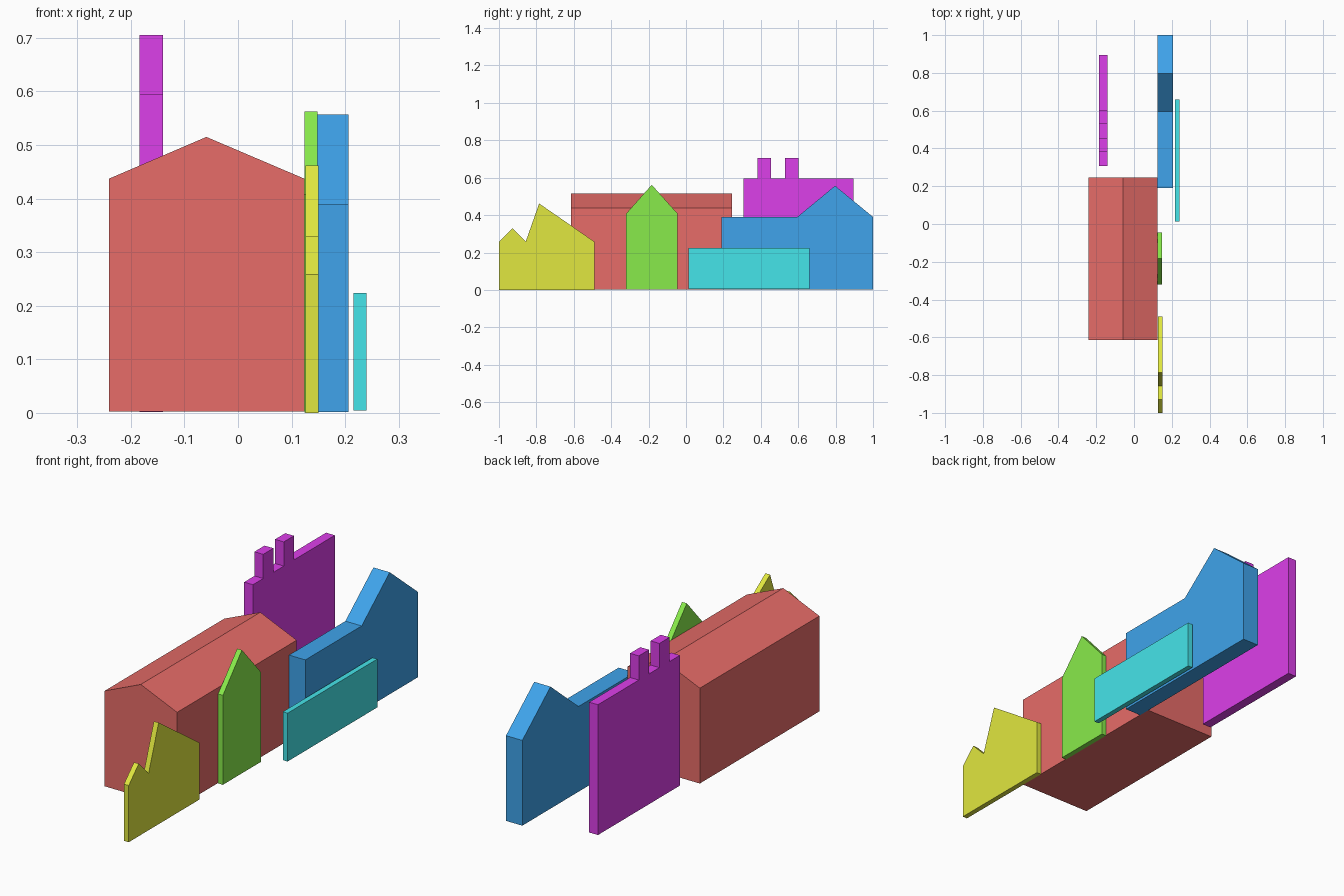
import bpy
import bmesh

if "Cube" in bpy.data.objects:
    bpy.data.objects.remove(bpy.data.objects["Cube"])


def extrude_profile(name, profile, axis, start, end, color):
    """Extrude a closed 2D profile (horizontal, z) along the x or y axis."""
    bm = bmesh.new()
    if axis == 'X':
        verts = [bm.verts.new((start, h, z)) for h, z in profile]
        offset = (end - start, 0, 0)
    else:
        verts = [bm.verts.new((h, start, z)) for h, z in profile]
        offset = (0, end - start, 0)
    face = bm.faces.new(verts)
    result = bmesh.ops.extrude_face_region(bm, geom=[face], use_keep_orig=True)
    moved = [g for g in result['geom'] if isinstance(g, bmesh.types.BMVert)]
    bmesh.ops.translate(bm, verts=moved, vec=offset)
    bmesh.ops.recalc_face_normals(bm, faces=bm.faces)
    mesh = bpy.data.meshes.new(name)
    bm.to_mesh(mesh)
    bm.free()
    mat = bpy.data.materials.new(name + "_color")
    mat.diffuse_color = (*color, 1)
    mat.use_nodes = True
    mat.node_tree.nodes["Principled BSDF"].inputs["Base Color"].default_value = mat.diffuse_color
    mesh.materials.append(mat)
    obj = bpy.data.objects.new(name, mesh)
    bpy.context.collection.objects.link(obj)
    return obj


# Long main hall with a gabled roof
extrude_profile("main_hall",
                [(-0.241, 0.003), (0.124, 0.003), (0.124, 0.437), (-0.059, 0.515), (-0.241, 0.437)],
                'Y', -0.615, 0.245, (0.80, 0.15, 0.14))

# Thin facade with a small and a large peak
extrude_profile("twin_peak_facade",
                [(-1.0, 0), (-0.49, 0), (-0.49, 0.258), (-0.785, 0.462),
                 (-0.857, 0.258), (-0.928, 0.33), (-1.0, 0.258)],
                'X', 0.126, 0.15, (0.75, 0.80, 0.05))

# Narrow gabled facade
extrude_profile("gable_facade",
                [(-0.32, 0.001), (-0.045, 0.001), (-0.045, 0.408), (-0.183, 0.562), (-0.32, 0.408)],
                'X', 0.124, 0.148, (0.25, 0.83, 0.07))

# Low wing joined to a tall gabled end
extrude_profile("gabled_wing",
                [(0.19, 0.002), (1.0, 0.002), (1.0, 0.39), (0.797, 0.557), (0.595, 0.39), (0.19, 0.39)],
                'X', 0.124, 0.206, (0.05, 0.37, 0.83))

# Low front wall
extrude_profile("low_wall",
                [(0.014, 0.004), (0.659, 0.004), (0.659, 0.224), (0.014, 0.224)],
                'X', 0.216, 0.24, (0.06, 0.78, 0.82))

# Tall back wall, with a pair of chimneys stepping up along its top
top = [(0.307, 0.595)]
for y in (0.381, 0.529):
    top += [(y, 0.595), (y, 0.705), (y + 0.073, 0.705), (y + 0.073, 0.595)]
top += [(0.896, 0.595)]
extrude_profile("chimney_wall", top + [(0.896, 0.002), (0.307, 0.002)],
                'X', -0.184, -0.14, (0.72, 0.05, 0.82))
